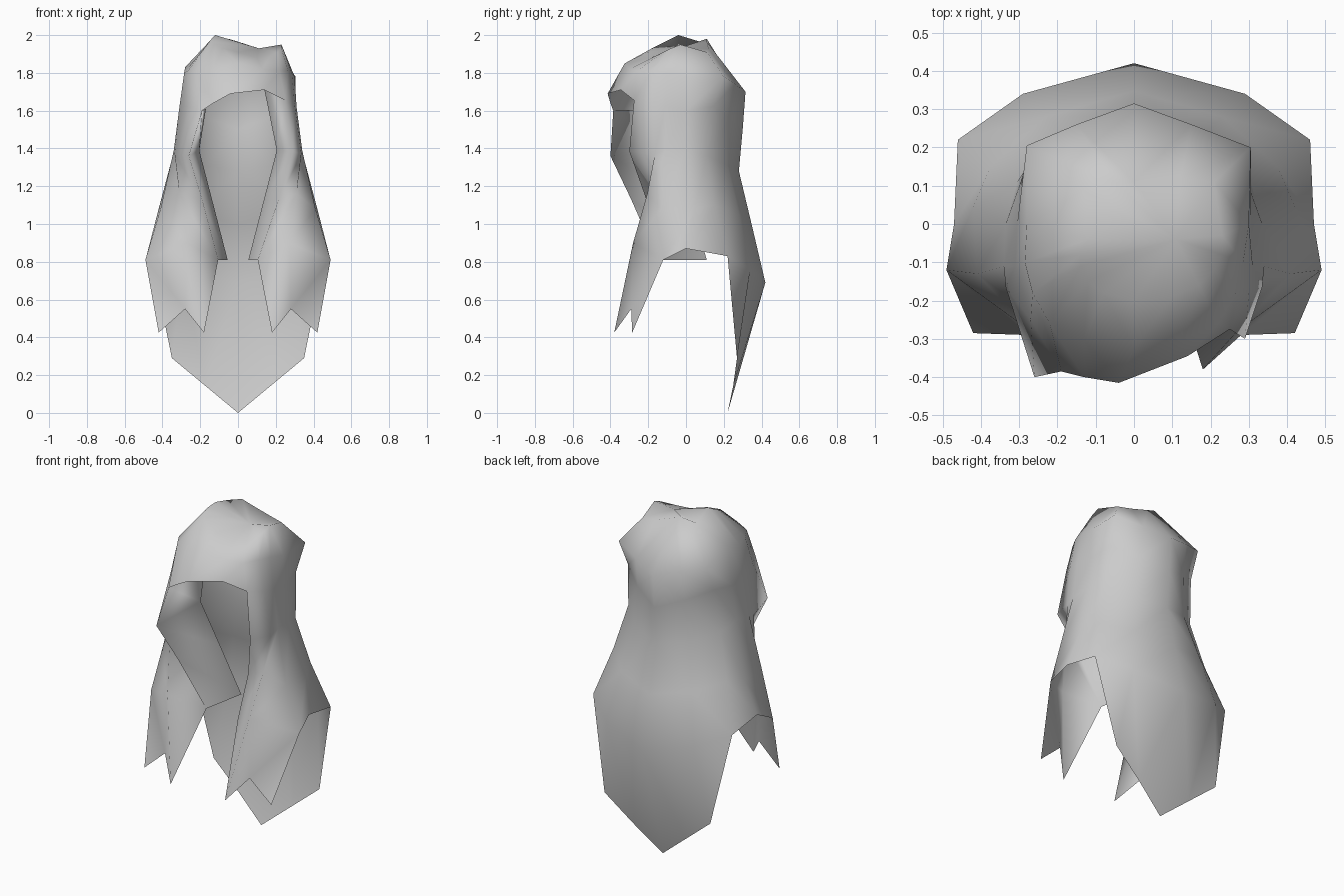
import bpy, bmesh

cube = bpy.data.objects.get("Cube")
if cube:
    bpy.data.objects.remove(cube, do_unlink=True)

grey = bpy.data.materials.new("hair_grey")
grey.use_nodes = True
COLOUR = (0.6, 0.6, 0.6, 1)
grey.diffuse_color = COLOUR
grey.node_tree.nodes["Principled BSDF"].inputs["Base Color"].default_value = COLOUR

# Strand profiles from crown to tip, on the left half
centre_front = [(0, -.20, 1.91), (0, -.325, 1.85), (-.04, -.415, 1.69)]
centre_back = [(0, .11, 1.965), (0, .315, 1.70), (0, .30, 1.5), (0, .28, 1.28),
               (0, .347, 1.0), (0, .42, .69), (0, .22, 0)]
left = {
    "fringe": [(.10, -.19, 1.88), (.13, -.30, 1.82), (.14, -.345, 1.71)],
    "fold": [(.17, -.16, 1.89), (.22, -.26, 1.81), (.25, -.275, 1.655), (.29, -.30, 1.385),
             (.215, -.21, 1.13), (.105, -.15, .81), (.18, -.38, .425)],
    "ridge": [(.21, -.12, 1.91), (.265, -.18, 1.81), (.30, -.18, 1.63), (.335, -.165, 1.37),
              (.31, -.205, 1.16), (.27, -.28, .90), (.28, -.29, .55)],
    "outer": [(.23, -.08, 1.93), (.285, -.10, 1.80), (.31, -.11, 1.62), (.34, -.11, 1.39),
              (.41, -.13, 1.08), (.49, -.12, .81), (.42, -.285, .425)],
    "side": [(.23, -.03, 1.95), (.30, 0, 1.78), (.305, 0, 1.60), (.335, 0, 1.40),
             (.42, .045, 1.08), (.47, 0, .87)],
    "rear": [(.21, .11, 1.91), (.305, .20, 1.78), (.285, .14, 1.62), (.305, .11, 1.36),
             (.375, .15, 1.10), (.46, .22, .83), (.35, .27, .29)],
    "back": [(.12, .12, 1.925), (.15, .26, 1.74), (.155, .235, 1.56), (.17, .22, 1.31),
             (.23, .28, 1.05), (.29, .34, .76), (.175, .25, .145)],
}
# The right half mirrors the left, with a higher crown and a fuller front lock
right = {name: list(path) for name, path in left.items()}
right_crown = [(.08, -.18, 1.93), (.12, -.15, 1.945), (.14, -.11, 1.965), (.14, -.08, 1.98),
               (.12, -.04, 2.0), (.13, .09, 1.96), (.05, .11, 1.98)]
for name, point in zip(right, right_crown):
    right[name][0] = point
right["fringe"][2] = (.13, -.40, 1.64)
right["fold"][2:5] = [(.19, -.385, 1.60), (.26, -.40, 1.36), (.19, -.29, 1.13)]
right["ridge"][2] = (.27, -.25, 1.62)
right["side"][1] = (.28, 0, 1.83)
right["rear"][1] = (.28, .205, 1.77)
# Free edge of the panel that folds back inside each front lock
inner_edge = [(.205, -.06, 1.39), (.135, .02, 1.12), (.055, .11, .81)]
left_inner = [(.14, -.10, 1.71)] + inner_edge
right_inner = [(.17, -.07, 1.61)] + inner_edge

bm = bmesh.new()


def add_face(points, flip):
    if flip:
        points = points[::-1]
    bm.faces.new([bm.verts.new(p) for p in points])


def loft(path_a, path_b, flip):
    """Skin two neighbouring strand profiles as far as both reach."""
    for i in range(min(len(path_a), len(path_b)) - 1):
        add_face([path_a[i], path_a[i + 1], path_b[i]], flip)
        add_face([path_a[i + 1], path_b[i + 1], path_b[i]], flip)


def mirror(path, sign):
    return [(x * sign, y, z) for x, y, z in path]


# Low point of the parting, joined to the crown ring
parting = (.11, -.04, 1.93)
for half, inner, sign in ((left, left_inner, 1), (right, right_inner, -1)):
    flip = sign < 0
    paths = [centre_front] + [mirror(p, sign) for p in half.values()] + [centre_back]
    for a, b in zip(paths, paths[1:]):
        loft(a, b, flip)
        add_face([parting, a[0], b[0]], flip)
    # Folded inner panel
    loft(mirror(inner, sign), mirror(half["fold"][2:6], sign), flip)

bmesh.ops.remove_doubles(bm, verts=bm.verts[:], dist=0.0005)
for face in bm.faces:
    face.smooth = True

mesh = bpy.data.meshes.new("long_hair")
bm.to_mesh(mesh)
bm.free()
mesh.materials.append(grey)
hair = bpy.data.objects.new("long_hair", mesh)
bpy.context.collection.objects.link(hair)
